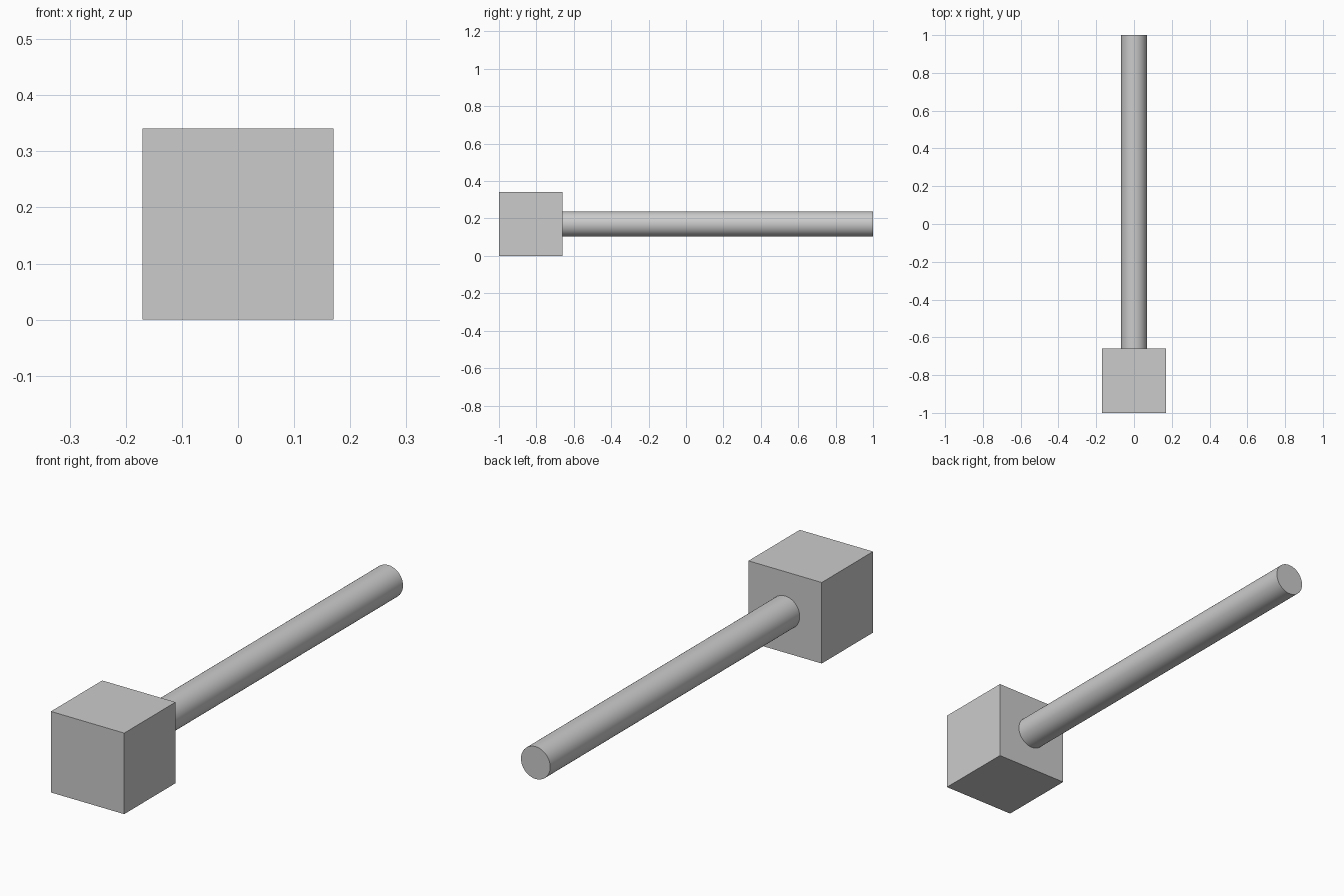
import bpy
import math

if "Cube" in bpy.data.objects:
    bpy.data.objects.remove(bpy.data.objects["Cube"])

SIZE = 0.341      # block edge length
RADIUS = 0.068    # handle radius
MID = SIZE / 2    # shared centre height
FACE = -1 + SIZE  # back face of the block

# Cubic head block
bpy.ops.mesh.primitive_cube_add(size=SIZE, location=(0, -1 + MID, MID))
bpy.context.object.name = "head_block"

# Long round handle, running from the back of the block
start, end = FACE - 0.005, 1.0
bpy.ops.mesh.primitive_cylinder_add(
    vertices=64, radius=RADIUS, depth=end - start,
    location=(0, (start + end) / 2, MID), rotation=(math.pi / 2, 0, 0))
bpy.context.object.name = "handle"
bpy.ops.object.shade_smooth_by_angle(angle=math.radians(30))
